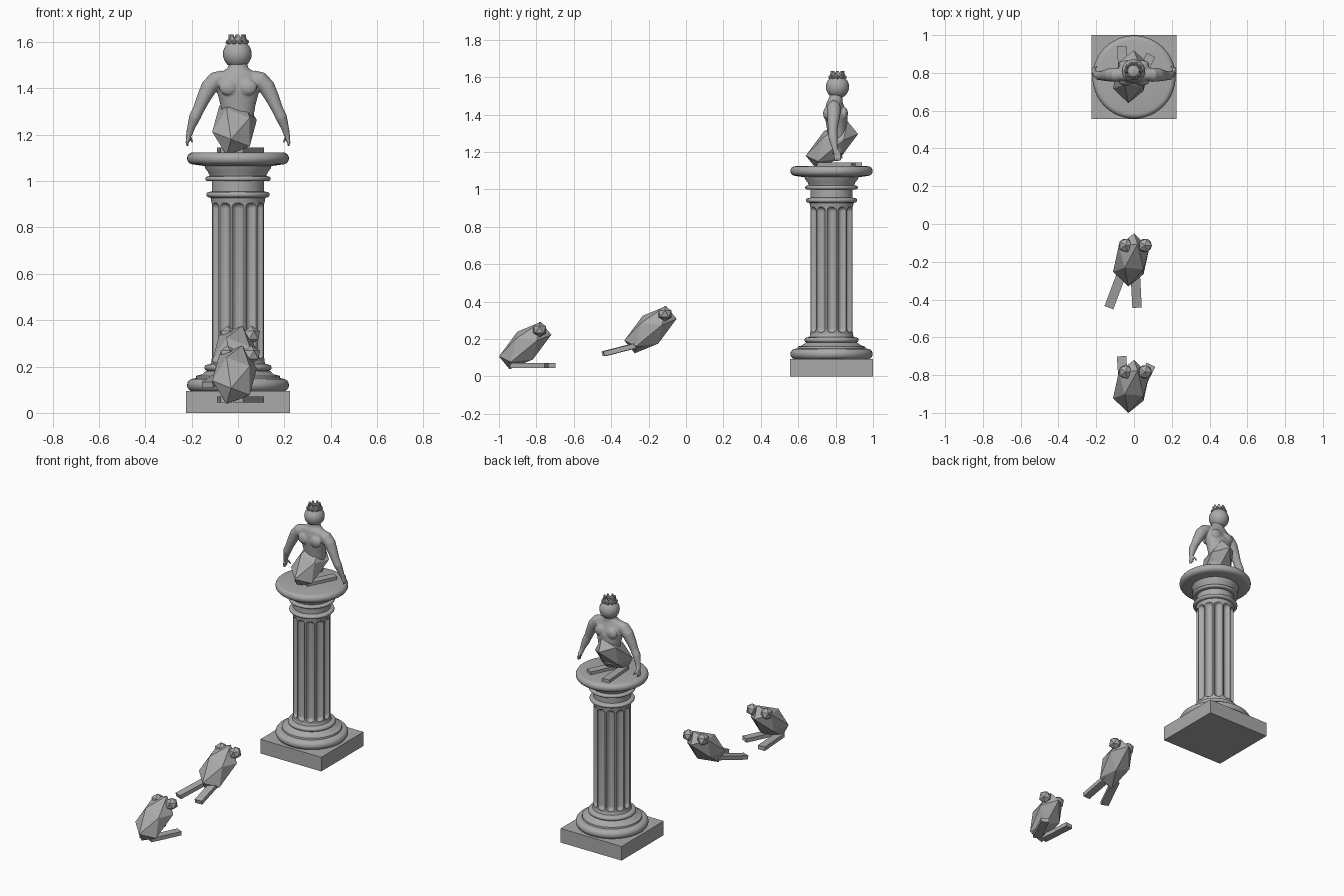
import bpy, bmesh
from math import sin, cos, pi, sqrt
from mathutils import Vector, Matrix

cube = bpy.data.objects.get("Cube")
if cube:
    bpy.data.objects.remove(cube, do_unlink=True)

stone = bpy.data.materials.new("grey stone")
stone.use_nodes = True
stone.diffuse_color = (0.4, 0.4, 0.4, 1)
stone.node_tree.nodes["Principled BSDF"].inputs["Base Color"].default_value = (0.4, 0.4, 0.4, 1)

COL = Vector((0, 0.778, 0))  # column axis


def finish(bm, name, smooth=None):
    bmesh.ops.recalc_face_normals(bm, faces=bm.faces)
    mesh = bpy.data.meshes.new(name)
    bm.to_mesh(mesh)
    bm.free()
    mesh.materials.append(stone)
    ob = bpy.data.objects.new(name, mesh)
    bpy.context.collection.objects.link(ob)
    if smooth:
        bpy.ops.object.select_all(action='DESELECT')
        ob.select_set(True)
        bpy.context.view_layer.objects.active = ob
        bpy.ops.object.shade_smooth_by_angle(angle=smooth)
    return ob


def loft(bm, rings):
    """Skin closed rings of points and cap both ends."""
    loops = [[bm.verts.new(p) for p in ring] for ring in rings]
    n = len(loops[0])
    for a, b in zip(loops, loops[1:]):
        for i in range(n):
            j = (i + 1) % n
            bm.faces.new((a[i], a[j], b[j], b[i]))
    bm.faces.new(loops[0][::-1])
    bm.faces.new(loops[-1])


def ellipse(c, rx, ry, n=32):
    return [Vector(c) + Vector((rx * cos(2 * pi * i / n), ry * sin(2 * pi * i / n), 0)) for i in range(n)]


def lathe(name, profile):
    bm = bmesh.new()
    loft(bm, [ellipse(COL + Vector((0, 0, z)), r, r, 48) for r, z in profile])
    return finish(bm, name, 0.6)


def bead(r, z0, z1, steps=8):
    """Half-round moulding profile whose outer radius is r."""
    h = (z1 - z0) / 2
    return [(r - h + h * sin(pi * i / steps), z0 + h - h * cos(pi * i / steps)) for i in range(steps + 1)]


def tube(bm, path, n=16):
    pts = [Vector(p[:3]) for p in path]
    rings = []
    for i, p in enumerate(pts):
        d = (pts[min(i + 1, len(pts) - 1)] - pts[max(i - 1, 0)]).normalized()
        u = d.cross(Vector((0, 1, 0))).normalized()
        v = d.cross(u)
        r = path[i][3]
        rings.append([p + r * (cos(2 * pi * k / n) * u + sin(2 * pi * k / n) * v) for k in range(n)])
    loft(bm, rings)


def bar(name, a, b, w=0.05, t=0.026):
    a, b = Vector(a), Vector(b)
    d = (b - a).normalized()
    side = d.cross(Vector((0, 0, 1))).normalized()
    up = side.cross(d)
    bm = bmesh.new()
    loft(bm, [[p + side * sx * w / 2 + up * sz * t / 2
               for sx, sz in ((-1, -1), (1, -1), (1, 1), (-1, 1))] for p in (a, b)])
    return finish(bm, name)


# Square plinth
bm = bmesh.new()
bmesh.ops.create_cube(bm, size=1, matrix=Matrix.Translation(COL + Vector((0, 0, 0.047)))
                      @ Matrix.Diagonal((0.45, 0.444, 0.094, 1)))
finish(bm, "plinth")

# Base and capital mouldings
lathe("column_base", bead(0.22, 0.092, 0.148) + [(0.182, 0.15), (0.18, 0.16), (0.155, 0.166), (0.14, 0.18)]
      + bead(0.145, 0.182, 0.208) + [(0.118, 0.212), (0.114, 0.225)])
lathe("column_neck", [(0.114, 0.905), (0.118, 0.928)] + bead(0.137, 0.93, 0.953)
      + [(0.113, 0.956), (0.113, 1.0), (0.118, 1.004)])
lathe("capital", bead(0.141, 1.0, 1.02) + [(0.122, 1.022), (0.127, 1.036), (0.142, 1.056), (0.145, 1.07)])
lathe("capital_slab", [(0.15, 1.066)] + bead(0.22, 1.072, 1.124))

# Fluted shaft: grooves narrow to round ends
FLUTES, PER, Z0, Z1 = 12, 14, 0.235, 0.905
HALF = 0.4
rows = [0.212]
ends = [0, 0.004, 0.01, 0.017, 0.025]
rows += [Z0 + e for e in ends] + [Z1 - e for e in reversed(ends)] + [0.93]
bm = bmesh.new()
rings = []
for z in rows:
    e = min(z - Z0, Z1 - z)
    open_ = 0 if e <= 0 else sqrt(max(0, 1 - (1 - min(e / 0.025, 1)) ** 2))
    ring = []
    for i in range(FLUTES * PER):
        u = (i % PER) / PER - 0.5
        depth = 0
        if open_ and abs(u) < HALF * open_:
            depth = 0.022 * open_ * sqrt(1 - (u / (HALF * open_)) ** 2)
        a = 2 * pi * (i / PER - 0.5) / FLUTES - pi / 2
        r = 0.114 - depth
        ring.append(COL + Vector((r * cos(a), r * sin(a), z)))
    rings.append(ring)
loft(bm, rings)
finish(bm, "fluted_shaft", 0.5)

# Human torso and arms, facing +y, fused into one skin
bm = bmesh.new()
torso = [(1.19, 0.80, 0.06, 0.045), (1.27, 0.81, 0.066, 0.05), (1.33, 0.807, 0.076, 0.055),
         (1.39, 0.803, 0.092, 0.06), (1.435, 0.797, 0.1, 0.052), (1.468, 0.795, 0.078, 0.042),
         (1.487, 0.80, 0.045, 0.036), (1.53, 0.806, 0.034, 0.032)]
loft(bm, [ellipse((0, y, z), rx, ry) for z, y, rx, ry in torso])
arm = [(0.06, 0.793, 1.45, 0.03), (0.095, 0.79, 1.436, 0.038), (0.125, 0.79, 1.405, 0.036),
       (0.15, 0.787, 1.355, 0.03), (0.17, 0.785, 1.31, 0.025), (0.187, 0.787, 1.275, 0.025),
       (0.203, 0.795, 1.23, 0.017), (0.211, 0.802, 1.2, 0.014)]
for s in (-1, 1):
    tube(bm, [(s * x, y, z, r) for x, y, z, r in arm])
    # Chest muscle and shoulder blade
    for y, z in ((0.846, 1.405), (0.753, 1.405)):
        bmesh.ops.create_uvsphere(bm, u_segments=16, v_segments=10, radius=1,
                                  matrix=Matrix.Translation((s * 0.042, y, z))
                                  @ Matrix.Diagonal((0.04, 0.02, 0.035, 1)))
    # Palm, fingers and thumb
    bmesh.ops.create_uvsphere(bm, u_segments=12, v_segments=8, radius=1,
                              matrix=Matrix.Translation((s * 0.214, 0.808, 1.19))
                              @ Matrix.Diagonal((0.011, 0.02, 0.024, 1)))
    for k in range(4):
        y = 0.795 + 0.009 * k
        tube(bm, [(s * 0.214, y, 1.185, 0.006), (s * 0.222, y + 0.002, 1.168, 0.006),
                  (s * 0.217, y + 0.004, 1.15 + 0.003 * abs(k - 1), 0.005)], 8)
    tube(bm, [(s * 0.21, 0.815, 1.2, 0.006), (s * 0.202, 0.83, 1.18, 0.006), (s * 0.197, 0.834, 1.165, 0.005)], 8)
body = finish(bm, "torso_and_arms", 1.5)
fuse = body.modifiers.new("Fuse", 'REMESH')
fuse.mode = 'VOXEL'
fuse.voxel_size = 0.0045
fuse.use_smooth_shade = True
soften = body.modifiers.new("Soften", 'SMOOTH')
soften.iterations = 4

# Round head
bm = bmesh.new()
bmesh.ops.create_uvsphere(bm, u_segments=32, v_segments=16, radius=0.062,
                          matrix=Matrix.Translation((-0.003, 0.81, 1.548)))
finish(bm, "head", 1.0)

# Crown: band with blunt points
bm = bmesh.new()
N = 32
outer, inner = [], []
for i in range(N):
    a = 2 * pi * i / N
    top = 1.632 if i % 4 < 2 else 1.615
    outer.append([Vector((-0.003 + r * cos(a), 0.81 + r * sin(a), z))
                  for r, z in ((0.04, 1.59), (0.038, top), (0.03, top), (0.033, 1.59))])
for i in range(N):
    loft(bm, [outer[i], outer[(i + 1) % N]])
finish(bm, "crown")
bm = bmesh.new()
for i in range(10):
    a = 2 * pi * i / 10
    bmesh.ops.create_icosphere(bm, subdivisions=1, radius=0.012,
                               matrix=Matrix.Translation((-0.003 + 0.04 * cos(a), 0.81 + 0.04 * sin(a), 1.6)))
finish(bm, "crown_beads")

# Faceted frog bodies: a stretched and leaning icosahedron
LEAN = Matrix(((0.1, 0, 0.015, -0.015), (0, 0.025, 0.14, -0.86), (0, 0.118, 0.058, 0.165), (0, 0, 0, 1)))
SIT = (((-0.05, -0.93, 0.058), (-0.066, -0.70, 0.058)), ((0.0, -0.93, 0.058), (0.09, -0.745, 0.058)))
LEAP = (((-0.06, -0.92, 0.085), (-0.132, -1.11, 0.036)), ((0.005, -0.9, 0.09), (0.016, -1.11, 0.036)))
for name, shift, legs, eyes in (("sitting_frog", (0, 0, 0), SIT, True),
                                ("leaping_frog", (0, 0.67, 0.085), LEAP, True),
                                ("statue_frog", (0, 1.64, 1.073), SIT, False)):
    shift = Vector(shift)
    bm = bmesh.new()
    bmesh.ops.create_icosphere(bm, subdivisions=1, radius=1, matrix=Matrix.Translation(shift) @ LEAN)
    finish(bm, name + "_body")
    for side, (a, b) in zip(("right", "left"), legs):
        bar(f"{name}_{side}_leg", Vector(a) + shift, Vector(b) + shift)
        if eyes:
            x = -0.045 if side == "right" else 0.058
            bm = bmesh.new()
            bmesh.ops.create_icosphere(bm, subdivisions=1, radius=0.041,
                                       matrix=Matrix.Translation(shift + Vector((x, -0.783, 0.25))))
            finish(bm, f"{name}_{side}_eye")
